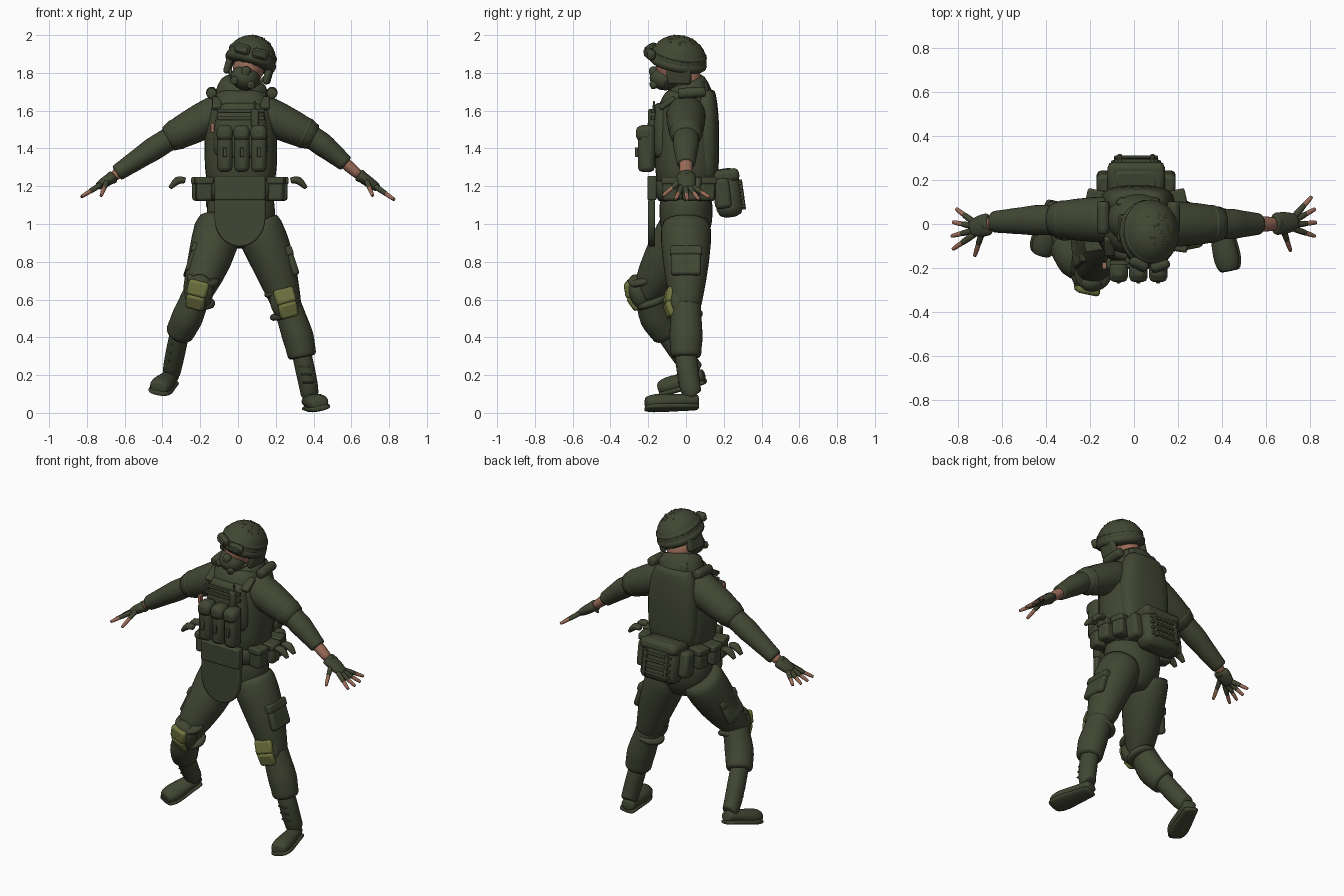
import bpy, bmesh, math, random
from mathutils import Vector, Matrix, Euler

if "Cube" in bpy.data.objects:
    bpy.data.objects.remove(bpy.data.objects["Cube"])

UP, BACK = Vector((0, 0, 1)), Vector((0, 1, 0))
WORLD = Matrix()


def material(name, red, green, blue):
    mat = bpy.data.materials.new(name)
    mat.use_nodes = True
    mat.diffuse_color = (red, green, blue, 1)
    mat.node_tree.nodes["Principled BSDF"].inputs["Base Color"].default_value = mat.diffuse_color
    return mat


OLIVE = material("dark_olive", .053, .062, .033)
PAD = material("light_olive", .16, .175, .05)
SKIN = material("skin", .33, .15, .1)
LENS = material("lens_dark", .035, .04, .025)


def finish(name, bm, mat, subsurf=False, bevel=0):
    bmesh.ops.recalc_face_normals(bm, faces=bm.faces)
    mesh = bpy.data.meshes.new(name)
    bm.to_mesh(mesh)
    bm.free()
    mesh.materials.append(mat)
    for polygon in mesh.polygons:
        polygon.use_smooth = True
    ob = bpy.data.objects.new(name, mesh)
    bpy.context.collection.objects.link(ob)
    if bevel:
        modifier = ob.modifiers.new("bevel", "BEVEL")
        modifier.width, modifier.segments = bevel, 2
        bpy.ops.object.select_all(action='DESELECT')
        bpy.context.view_layer.objects.active = ob
        ob.select_set(True)
        bpy.ops.object.shade_smooth_by_angle(angle=.7)
    if subsurf:
        modifier = ob.modifiers.new("smooth", "SUBSURF")
        modifier.levels = modifier.render_levels = 1


def tube(name, joints, radii, depth=1, mat=OLIVE, ref=BACK, power=1, sides=16, frame=WORLD, pinch=0):
    """Loft of ellipses through joints; depth scales the radius along ref, pinch adds cloth folds."""
    path = [Vector(j) for j in joints]
    radii = list(radii)
    if pinch:
        middle = [a.lerp(b, .5) for a, b in zip(path, path[1:])]
        narrow = [(a + b) / 2 * pinch for a, b in zip(radii, radii[1:])]
        path = [p for pair in zip(path, middle) for p in pair] + path[-1:]
        radii = [r for pair in zip(radii, narrow) for r in pair] + radii[-1:]
    # Narrow end rings round off the caps
    head, tail = (path[0] - path[1]).normalized(), (path[-1] - path[-2]).normalized()
    path = [path[0] + head * radii[0] * .1, *path, path[-1] + tail * radii[-1] * .1]
    radii = [radii[0] * .8, *radii, radii[-1] * .8]
    bm = bmesh.new()
    rings = []
    for i, (point, radius) in enumerate(zip(path, radii)):
        along = (path[min(i + 1, len(path) - 1)] - path[max(i - 1, 0)]).normalized()
        u = along.cross(ref).normalized()
        v = u.cross(along) * depth
        ring = []
        for k in range(sides):
            angle = math.tau * k / sides
            c, s = [math.copysign(abs(f) ** power, f) for f in (math.cos(angle), math.sin(angle))]
            ring.append(bm.verts.new(frame @ (point + (u * c + v * s) * radius)))
        rings.append(ring)
    for low, high in zip(rings, rings[1:]):
        for k in range(sides):
            n = (k + 1) % sides
            bm.faces.new((low[k], low[n], high[n], high[k]))
    bm.faces.new(rings[0])
    bm.faces.new(rings[-1])
    finish(name, bm, mat, subsurf=True)


def band(name, centre, along, radius, depth=1, half=.012, frame=WORLD):
    centre, step = Vector(centre), Vector(along).normalized() * half
    tube(name, (centre - step, centre + step), (radius, radius), depth, frame=frame)


def box(name, centre, size, rot=(0, 0, 0), mat=OLIVE, bevel=.01, frame=WORLD):
    bm = bmesh.new()
    place = Matrix.LocRotScale(Vector(centre), Euler(rot), Vector(size))
    bmesh.ops.create_cube(bm, size=1, matrix=frame @ place)
    finish(name, bm, mat, bevel=bevel)


def ball(name, centre, radii, mat=OLIVE, frame=WORLD, floor=-1, segments=24):
    """Ellipsoid, cut off flat below floor (a share of its height)."""
    bm = bmesh.new()
    bmesh.ops.create_uvsphere(bm, u_segments=segments, v_segments=segments * 2 // 3, radius=1)
    bmesh.ops.bisect_plane(bm, geom=[*bm.verts, *bm.edges, *bm.faces], plane_co=UP * floor,
                           plane_no=UP, clear_inner=True)
    bm.transform(frame @ Matrix.LocRotScale(Vector(centre), None, Vector(radii)))
    finish(name, bm, mat)


# Torso, vest and collar
def column(heights, y=0):
    return [(.015, y, z) for z in heights]


tube("vest", column((1.2, 1.4, 1.55, 1.64, 1.7)), (.19, .2, .19, .17, .13), depth=.86, power=.8)
tube("pelvis", column((.88, .95, 1.05, 1.15)), (.1, .17, .19, .18), depth=.78)
tube("waist_band", column((1.13, 1.23)), (.19, .195), depth=.88, power=.8)
tube("collar", ((.02, .02, 1.62), (.02, .02, 1.7), (.03, 0, 1.75)), (.16, .145, .125), depth=.85)
tube("back_plate", column((1.24, 1.4, 1.58, 1.7), .1), (.16, .175, .17, .13), depth=.45, power=.7)
box("back_collar", (.02, .1, 1.71), (.2, .04, .09), rot=(.2, 0, 0), bevel=.02)
tube("front_plate", column((1.36, 1.5, 1.63), -.11), (.15, .15, .12), depth=.5, power=.7)
for z in (1.56, 1.6):
    box("chest_strap", (.015, -.175, z), (.25, .02, .02), bevel=.003)
for x in (-.14, .18):
    tube("shoulder_roll", ((x, -.04, 1.69), (x, .1, 1.7)), (.03, .03), ref=UP)
    box("shoulder_strap", (x * .8, -.1, 1.64), (.05, .1, .03), rot=(.6, 0, 0))

# Magazine pouches and radio on the chest
for x in (-.07, .02, .11):
    box("magazine_pouch", (x, -.21, 1.4), (.08, .09, .25), bevel=.025)
    box("pouch_flap", (x, -.22, 1.48), (.085, .09, .08), bevel=.025)
    box("pouch_tab", (x, -.26, 1.38), (.02, .02, .05), bevel=.004)
box("radio", (.09, -.18, 1.56), (.04, .04, .1))
tube("antenna", ((.09, -.17, 1.6), (.09, -.17, 1.65)), (.008, .006), sides=8)
box("chest_tag", (-.135, -.19, 1.51), (.02, .03, .05), mat=SKIN, bevel=.004)

# Apron: hanging plate with a half-round lower edge
bm = bmesh.new()
arc = [math.pi * i / 14 for i in range(15)]
rim = [(.135, .1), (-.135, .1)] + [(-.135 * math.cos(a), -.15 * math.sin(a)) for a in arc]
plate = bm.faces.new([bm.verts.new((.01 + x, -.2, 1.03 + z)) for x, z in rim])
extruded = bmesh.ops.extrude_face_region(bm, geom=[plate])["geom"]
bmesh.ops.translate(bm, vec=BACK * .035, verts=[v for v in extruded if isinstance(v, bmesh.types.BMVert)])
finish("apron", bm, OLIVE, bevel=.008)
box("apron_top", (.01, -.18, 1.19), (.27, .05, .13))

# Belt pouches, loose flaps and rear pack
for s in (-1, 1):
    for y in (-.08, .02, .11):
        x = .01 + s * (.215 - abs(y) * .3)
        box("belt_pouch", (x, y, 1.185), (.085, .08, .125), rot=(0, 0, s * y * 2), bevel=.015)
        box("belt_pouch_flap", (x, y, 1.23), (.095, .09, .04), rot=(0, 0, s * y * 2))
    for y in (s * .02 - .03, s * .02 + .04):
        tube("loose_flap", [(s * x, y, z) for x, z in ((.28, 1.23), (.32, 1.24), (.36, 1.19))],
             (.018, .028, .012), depth=1.2, sides=8)
PACK = Matrix.LocRotScale(Vector((.01, .22, 1.165)), Euler((.14, 0, 0)), None)
box("rear_pack", (0, 0, 0), (.25, .14, .26), bevel=.045, frame=PACK)
box("pack_lid", (0, 0, .09), (.26, .15, .07), bevel=.025, frame=PACK)
for s in (-1, 1):
    box("pack_pocket", (s * .145, -.03, 0), (.07, .09, .16), bevel=.02, frame=PACK)
    box("pack_strap", (s * .075, .075, -.02), (.02, .02, .16), bevel=.004, frame=PACK)
for i in range(4):
    box("pack_webbing", (0, .07, .04 * i - .08), (.2, .02, .016), bevel=.004, frame=PACK)

# Head and mask share a tilted frame; the helmet is tipped back from it
tube("neck", ((.03, .02, 1.66), (.05, 0, 1.82)), (.075, .075), mat=SKIN)
HEAD = Matrix.LocRotScale(Vector((.07, -.04, 1.87)), Euler((0, .27, -.08)), None)
HELMET = HEAD @ Matrix.Rotation(-.2, 4, 'X')
ball("head", (0, -.015, -.04), (.083, .105, .11), mat=SKIN, frame=HEAD)
ball("mask", (0, -.07, -.1), (.078, .085, .065), frame=HEAD)
box("mask_nose", (0, -.13, -.075), (.05, .05, .075), rot=(.2, 0, 0), bevel=.02, frame=HEAD)
ball("helmet", (0, 0, 0), (.132, .15, .13), frame=HELMET, floor=-.2)
band("helmet_rim", (0, 0, -.01), UP, .143, depth=1.12, half=.02, frame=HELMET)
band("goggle_strap", (0, 0, .035), UP, .136, depth=1.12, frame=HELMET)
for s in (-1, 1):
    box("goggle_frame", (s * .05, -.145, .045), (.09, .045, .055), rot=(0, 0, s * .35), bevel=.018, frame=HEAD)
    box("goggle_lens", (s * .05, -.167, .045), (.065, .01, .034), rot=(0, 0, s * .35), bevel=.004, frame=HEAD)
    box("ear_cover", (s * .108, .01, -.06), (.035, .13, .09), bevel=.015, frame=HEAD)
    box("eye", (s * .034, -.112, -.018), (.022, .008, .008), mat=LENS, bevel=.002, frame=HEAD)
    tube("mask_filter", ((s * .035, -.11, -.12), (s * .05, -.145, -.13)), (.024, .022), ref=UP, frame=HEAD)
    tube("chin_strap", ((s * .1, -.02, -.06), (s * .08, -.06, -.11), (s * .03, -.1, -.15)),
         (.01, .01, .01), sides=8, frame=HEAD)

# Small light flecks on the helmet crown
random.seed(3)
for i in range(24):
    spot = Vector((random.uniform(-.3, .6), random.uniform(-.5, .5), .85)).normalized()
    ball("helmet_fleck", [c * r for c, r in zip(spot, (.132, .15, .13))], (.005, .005, .004),
         mat=PAD, frame=HELMET, segments=6)


# Arms with sleeves, half-finger gloves and spread fingers
def arm(side, *joints):
    shoulder, elbow, cuff, wrist, knuckle = map(Vector, joints)
    along = elbow - shoulder
    tube(side + "_sleeve", (shoulder, shoulder.lerp(elbow, .3), elbow), (.1, .105, .08), depth=1.05)
    for share in (.65, .85):
        band(side + "_arm_band", shoulder.lerp(elbow, share), along, .112 - share * .03, depth=1.05)
    tube(side + "_forearm", (elbow - along * .1, elbow.lerp(cuff, .3), elbow.lerp(cuff, .7), cuff),
         (.065, .066, .054, .047), depth=1.1, pinch=.95)
    tube(side + "_wrist", (cuff.lerp(elbow, .2), wrist), (.034, .029), depth=1.15, mat=SKIN)
    tube(side + "_glove_cuff", (wrist, wrist.lerp(knuckle, .2)), (.036, .034), depth=1.15)
    tube(side + "_glove", (wrist, wrist.lerp(knuckle, .6), knuckle), (.032, .03, .022), depth=1.7)
    reach = (knuckle - wrist).normalized()
    fingers = []
    for i in range(4):
        angle = .7 - .35 * i
        root = knuckle + BACK * (.036 - .024 * i)
        fingers.append((root, root + (reach * math.cos(angle) + BACK * math.sin(angle)) * .11))
    thumb = wrist.lerp(knuckle, .4) - BACK * .03
    fingers.append((thumb, thumb + reach * .04 - BACK * .1 - UP * .06))
    for root, tip in fingers:
        tube(side + "_glove_finger", (root.lerp(tip, -.15), root.lerp(tip, .5)), (.017, .015), sides=8)
        tube(side + "_fingertip", (root.lerp(tip, .4), root.lerp(tip, .8), tip),
             (.013, .012, .009), mat=SKIN, sides=8)


arm("left", (.1, 0, 1.6), (.4, 0, 1.46), (.57, 0, 1.32), (.64, 0, 1.26), (.74, .01, 1.19))
arm("right", (-.08, .02, 1.6), (-.37, .02, 1.45), (-.64, .01, 1.27), (-.66, 0, 1.25), (-.74, -.02, 1.2))


# Legs: trousers, knee pad, thigh pocket and boot
def leg(side, lean, joints, ankle, heel, toe, up):
    hip, thigh, knee, calf, cuff = map(Vector, joints)
    ankle, heel, toe, up = Vector(ankle), Vector(heel), Vector(toe), Vector(up).normalized()
    sign = math.copysign(1, hip.x)
    tube(side + "_thigh", (hip, thigh, knee, knee.lerp(calf, .2)), (.135, .122, .085, .078), depth=1.06)
    tube(side + "_calf", (knee, calf, cuff), (.078, .088, .08), depth=1.06, pinch=.94)
    pad = Matrix.LocRotScale(knee - BACK * .055 - UP * .015, Euler((lean, -sign * .25, sign * .2)), None)
    ball(side + "_knee_cup", (0, .01, 0), (.078, .06, .1), frame=pad)
    box(side + "_knee_pad", (0, -.034, .035), (.11, .04, .085), rot=(-.2, 0, 0), mat=PAD, bevel=.015, frame=pad)
    box(side + "_knee_pad_lower", (0, -.034, -.04), (.1, .04, .085), rot=(.25, 0, 0), mat=PAD,
        bevel=.015, frame=pad)
    for z in (.06, -.065):
        band(side + "_knee_strap", (0, .055, z), UP, .09, frame=pad)
    side_of_thigh = Matrix.LocRotScale(thigh + Vector((sign * .095, 0, 0)), Euler((-lean, -sign * .33, 0)), None)
    box(side + "_thigh_pocket", (0, 0, 0), (.04, .16, .15), bevel=.015, frame=side_of_thigh)
    box(side + "_pocket_flap", (0, 0, .06), (.05, .17, .05), frame=side_of_thigh)
    top = cuff.lerp(ankle, -.15)
    tube(side + "_boot_shaft", (top, ankle, ankle.lerp(heel, .5)), (.055, .052, .048), depth=1.12)
    for share in (.4, .6, .8):
        box(side + "_boot_lace", top.lerp(ankle, share) - BACK * .056, (.06, .01, .01), bevel=.004)
    shares, widths = (0, .3, .6, .85, 1), (.044, .048, .058, .062, .045)
    line = [heel.lerp(toe, f) for f in shares]
    tube(side + "_boot_foot", [p - up * .01 * f for p, f in zip(line, shares)], widths, depth=.8, ref=up)
    tube(side + "_boot_sole", [p - up * .035 for p in line], [w + .005 for w in widths], depth=.3, ref=up, power=.8)


leg("left", 0, ((.1, 0, 1), (.19, 0, .8), (.25, 0, .6), (.32, 0, .4), (.34, 0, .3)),
    ankle=(.38, .02, .12), heel=(.375, .06, .065), toe=(.43, -.21, .06), up=(-.2, 0, 1))
leg("right", .3, ((-.1, 0, 1), (-.15, -.11, .8), (-.21, -.2, .65), (-.27, -.16, .5), (-.31, -.1, .42)),
    ankle=(-.35, .03, .23), heel=(-.35, .09, .2), toe=(-.42, -.14, .14), up=(.15, -.25, 1))
